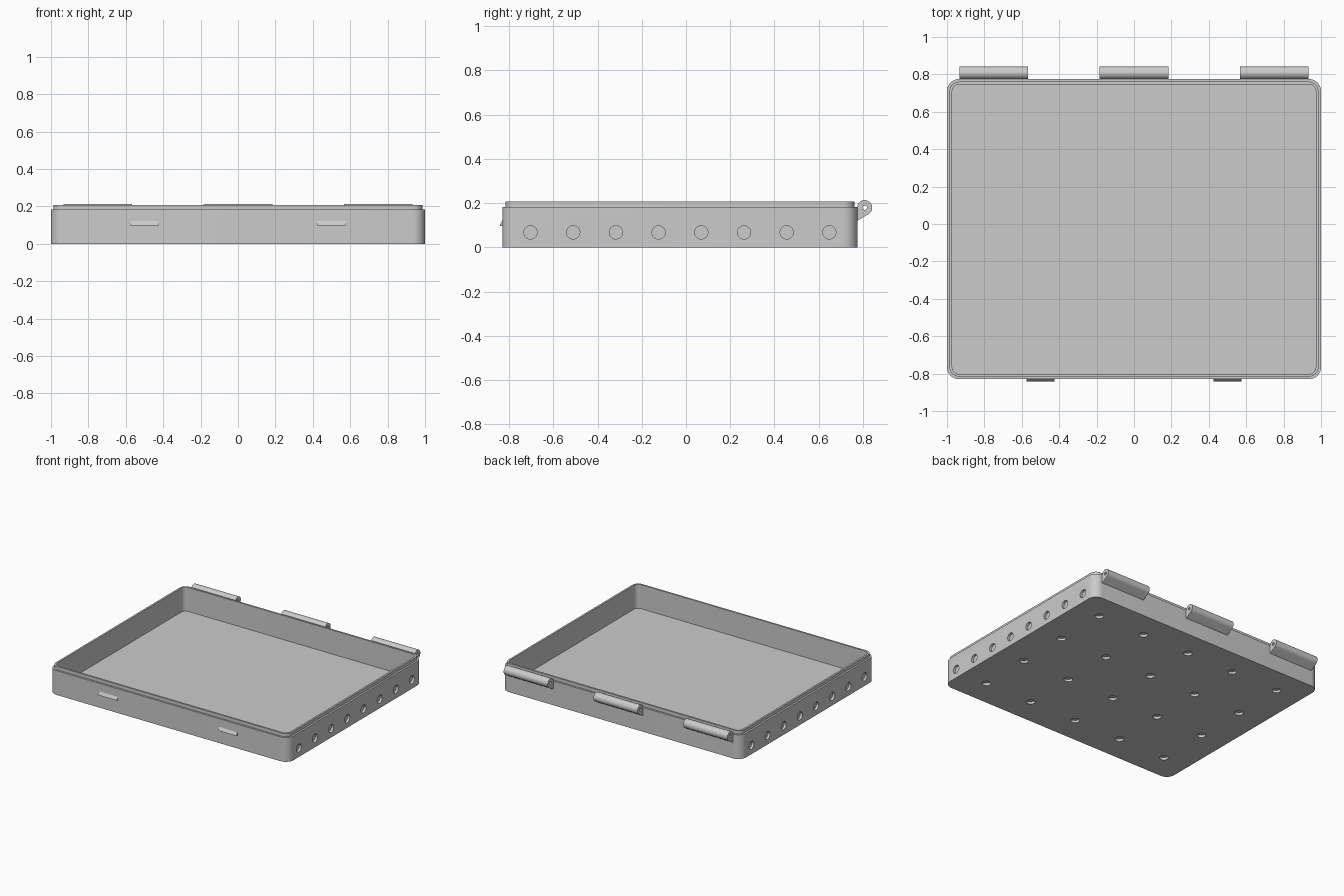
import bpy, bmesh, math
from mathutils import Matrix, Vector

if "Cube" in bpy.data.objects:
    bpy.data.objects.remove(bpy.data.objects["Cube"])

grey = bpy.data.materials.new("plain grey")
grey.use_nodes = True
colour = (0.6, 0.6, 0.6, 1)
grey.diffuse_color = colour
grey.node_tree.nodes["Principled BSDF"].inputs["Base Color"].default_value = colour

HALF_X, HALF_Y, MID_Y = 1.0, 0.8025, -0.0275
FRONT, BACK = MID_Y - HALF_Y, MID_Y + HALF_Y
CORNER = 0.065


def make_object(name, bm):
    bmesh.ops.recalc_face_normals(bm, faces=bm.faces)
    mesh = bpy.data.meshes.new(name)
    bm.to_mesh(mesh)
    bm.free()
    mesh.materials.append(grey)
    obj = bpy.data.objects.new(name, mesh)
    bpy.context.collection.objects.link(obj)
    return obj


def rounded_loop(bm, inset, z, steps=8):
    """Ring of vertices around a rounded rectangle."""
    r = CORNER - inset
    ring = []
    for k, (sx, sy) in enumerate([(1, 1), (-1, 1), (-1, -1), (1, -1)]):
        for i in range(steps + 1):
            a = math.pi / 2 * (k + i / steps)
            ring.append(bm.verts.new((sx * (HALF_X - CORNER) + r * math.cos(a),
                                      MID_Y + sy * (HALF_Y - CORNER) + r * math.sin(a), z)))
    return ring


def add_rod(bm, centre, axis, radius, length):
    turn = Vector((0, 0, 1)).rotation_difference(Vector(axis)).to_matrix().to_4x4()
    bmesh.ops.create_cone(bm, cap_ends=True, segments=32, radius1=radius, radius2=radius,
                          depth=length, matrix=Matrix.Translation(centre) @ turn)


def drill(obj, rods):
    """Cut rods (centre, axis, radius, length) out of an object."""
    bm = bmesh.new()
    for rod in rods:
        add_rod(bm, *rod)
    cutter = make_object("cutter", bm)
    cutter.hide_render = True
    mod = obj.modifiers.new("holes", 'BOOLEAN')
    mod.operation, mod.solver, mod.object = 'DIFFERENCE', 'EXACT', cutter
    bpy.context.view_layer.objects.active = obj
    bpy.ops.object.modifier_apply(modifier=mod.name)
    bpy.data.objects.remove(cutter)


def smooth(obj):
    bpy.ops.object.select_all(action='DESELECT')
    obj.select_set(True)
    bpy.context.view_layer.objects.active = obj
    bpy.ops.object.shade_smooth_by_angle(angle=math.radians(30))


def extrude_x(name, profile, x0, x1):
    """Prism along x from a (y, z) outline."""
    bm = bmesh.new()
    a = [bm.verts.new((x0, y, z)) for y, z in profile]
    b = [bm.verts.new((x1, y, z)) for y, z in profile]
    bm.faces.new(a)
    bm.faces.new(b)
    for i in range(len(a)):
        j = (i + 1) % len(a)
        bm.faces.new((a[i], a[j], b[j], b[i]))
    return make_object(name, bm)


# Tray: outer wall, stepped lip, inner wall and floor
bm = bmesh.new()
steps = [(0, 0), (0, 0.183), (0.014, 0.183), (0.014, 0.208), (0.028, 0.208), (0.028, 0.027)]
rings = [rounded_loop(bm, inset, z) for inset, z in steps]
for low, high in zip(rings, rings[1:]):
    for i in range(len(low)):
        j = (i + 1) % len(low)
        bm.faces.new((low[i], low[j], high[j], high[i]))
bm.faces.new(rings[0])
bm.faces.new(rings[-1])
tray = make_object("tray", bm)

# Blind round sockets in both ends and under the floor
DEPTH = 0.018
sockets = [((side * HALF_X, MID_Y + (i - 3.5) * 0.193, 0.068), (1, 0, 0), 0.03, 2 * DEPTH)
           for side in (-1, 1) for i in range(8)]
sockets += [(((i - 2) * 0.396, MID_Y + (j - 1.5) * 0.4, 0), (0, 0, 1), 0.03, 2 * DEPTH)
            for i in range(5) for j in range(4)]
drill(tray, sockets)
smooth(tray)

# Hinge knuckles on the back, each with a pin hole
py, pz, pr = 0.808, 0.18, 0.034
arc = [math.radians(-57 + 237 * i / 28) for i in range(29)]
knuckle = [(BACK - 0.001, 0.12)] + [(py + pr * math.cos(a), pz + pr * math.sin(a)) for a in arc]
for name, x in (("right", -0.75), ("middle", 0), ("left", 0.75)):
    hinge = extrude_x(name + "_hinge", knuckle, x - 0.184, x + 0.184)
    drill(hinge, [((x, py, pz), (1, 0, 0), 0.01, 0.5)])
    smooth(hinge)

# Wedge catches on the front
wedge = [(FRONT + 0.002, 0.098), (FRONT - 0.012, 0.098), (FRONT - 0.011, 0.103), (FRONT + 0.002, 0.126)]
for name, x in (("right", -0.5), ("left", 0.5)):
    extrude_x(name + "_catch", wedge, x - 0.076, x + 0.076)
